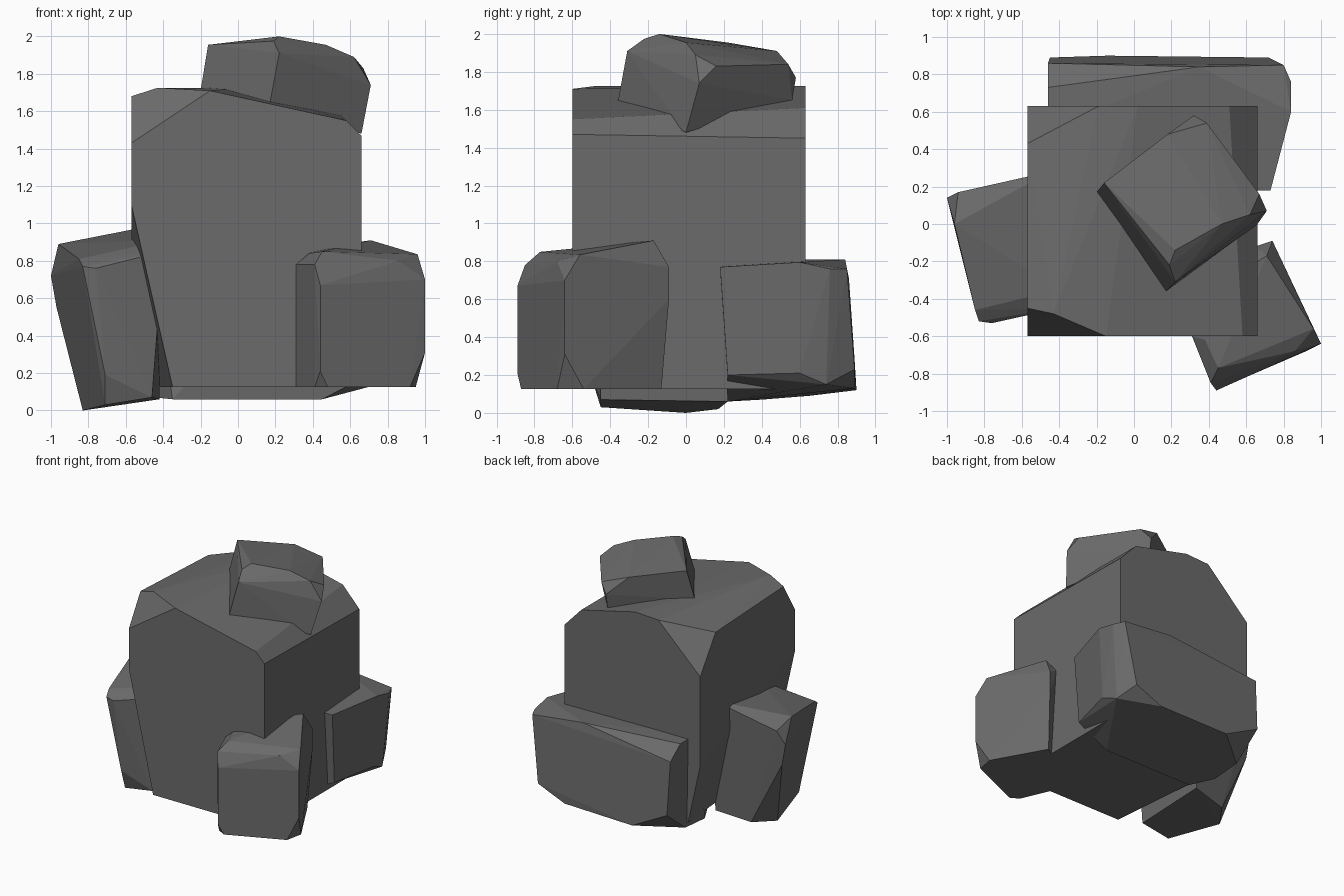
import bpy, bmesh, math

stone = bpy.data.materials.new("dark_grey_stone")
stone.diffuse_color = (0.145, 0.145, 0.145, 1)


def rock(name, corners):
    """Faceted convex boulder spanned by a few corner points."""
    bm = bmesh.new()
    for c in corners:
        bm.verts.new(c)
    bmesh.ops.convex_hull(bm, input=bm.verts[:])
    loose = [v for v in bm.verts if not v.link_faces]
    bmesh.ops.delete(bm, geom=loose, context='VERTS')
    # merge nearly coplanar triangles into flat facets
    bmesh.ops.dissolve_limit(bm, angle_limit=math.radians(2.5),
                             verts=bm.verts[:], edges=bm.edges[:])
    bmesh.ops.recalc_face_normals(bm, faces=bm.faces[:])
    me = bpy.data.meshes.new(name)
    bm.to_mesh(me)
    bm.free()
    me.materials.append(stone)
    ob = bpy.data.objects.new(name, me)
    bpy.context.collection.objects.link(ob)
    return ob


# large central block: sloped top, cut corners, undercut left side
L, R, F, B, Z = -0.57, 0.66, -0.60, 0.63, 0.125
rock("main_block", [
    (R, F, Z), (R, B, Z), (-0.35, F, Z), (-0.46, B, Z),
    (L, F, 1.10), (L, B, 0.62), (L, F, 1.43), (L, B, 1.35),
    (L, -0.45, 1.68), (-0.43, -0.48, 1.725), (-0.15, F, 1.71),
    (L, 0.43, 1.64), (-0.19, B, 1.715), (0.02, B, 1.725),
    (0.58, F, 1.55), (0.51, B, 1.61), (R, F, 1.47), (R, B, 1.45)])

# leaning slab on the left
rock("left_slab", [
    (-1.0, 0.14, 0.72), (-0.94, 0.17, 0.83), (-0.96, 0.0, 0.89),
    (-0.97, 0.14, 0.55), (-0.85, -0.46, 0.81), (-0.83, -0.52, 0.77),
    (-0.76, -0.53, 0.76), (-0.71, -0.50, 0.19), (-0.71, -0.45, 0.03),
    (-0.83, 0.0, 0.0), (-0.71, 0.17, 0.02), (-0.45, 0.28, 0.99),
    (-0.4, -0.35, 0.91), (-0.4, -0.45, 0.85), (-0.46, -0.45, 0.07),
    (-0.42, 0.22, 0.06)])

# upright slab at the front right
rock("front_slab", [
    (0.44, -0.89, 0.67), (0.44, -0.89, 0.21), (0.48, -0.87, Z),
    (0.41, -0.83, Z), (0.31, -0.6, Z), (0.31, -0.6, 0.78),
    (0.41, -0.85, 0.78), (0.45, -0.77, 0.85), (0.38, -0.62, 0.84),
    (0.86, -0.68, 0.80), (0.96, -0.56, 0.835), (1.0, -0.64, 0.70),
    (1.0, -0.64, 0.31), (0.95, -0.54, Z), (0.92, -0.68, Z),
    (0.74, -0.09, 0.77), (0.74, -0.09, 0.60), (0.72, -0.13, Z),
    (0.71, -0.17, 0.91), (0.65, -0.12, 0.82), (0.45, -0.3, Z),
    (0.5, -0.3, 0.88)])

# broad slab along the back
rock("back_slab", [
    (-0.46, 0.5, 0.81), (-0.46, 0.73, 0.81), (-0.46, 0.86, 0.71),
    (0.35, 0.84, 0.81), (0.80, 0.85, 0.76), (0.84, 0.76, 0.76),
    (0.84, 0.6, 0.795), (0.73, 0.18, 0.77), (0.72, 0.22, 0.20),
    (0.81, 0.6, 0.21), (0.79, 0.74, 0.15), (0.72, 0.89, 0.23),
    (0.48, 0.89, 0.13), (-0.14, 0.90, 0.12), (-0.45, 0.89, 0.28),
    (-0.45, 0.65, 0.09), (-0.45, 0.4, 0.07), (0.45, 0.22, 0.06),
    (-0.35, 0.22, 0.06), (0.3, 0.18, 0.77)])

# small boulder resting on top
rock("top_boulder", [
    (0.17, -0.36, 1.64), (0.22, -0.31, 1.91), (0.19, -0.22, 1.975),
    (0.22, -0.14, 2.0), (-0.2, 0.17, 1.71), (-0.16, 0.22, 1.955),
    (0.47, 0.0, 1.955), (0.62, 0.05, 1.89), (0.67, 0.16, 1.83),
    (0.71, 0.07, 1.74), (0.66, 0.0, 1.48), (0.62, -0.03, 1.51),
    (0.32, 0.58, 1.77), (0.39, 0.54, 1.84), (0.32, 0.56, 1.65),
    (0.18, 0.48, 1.91), (0.48, 0.22, 1.58), (-0.13, 0.22, 1.70)])
